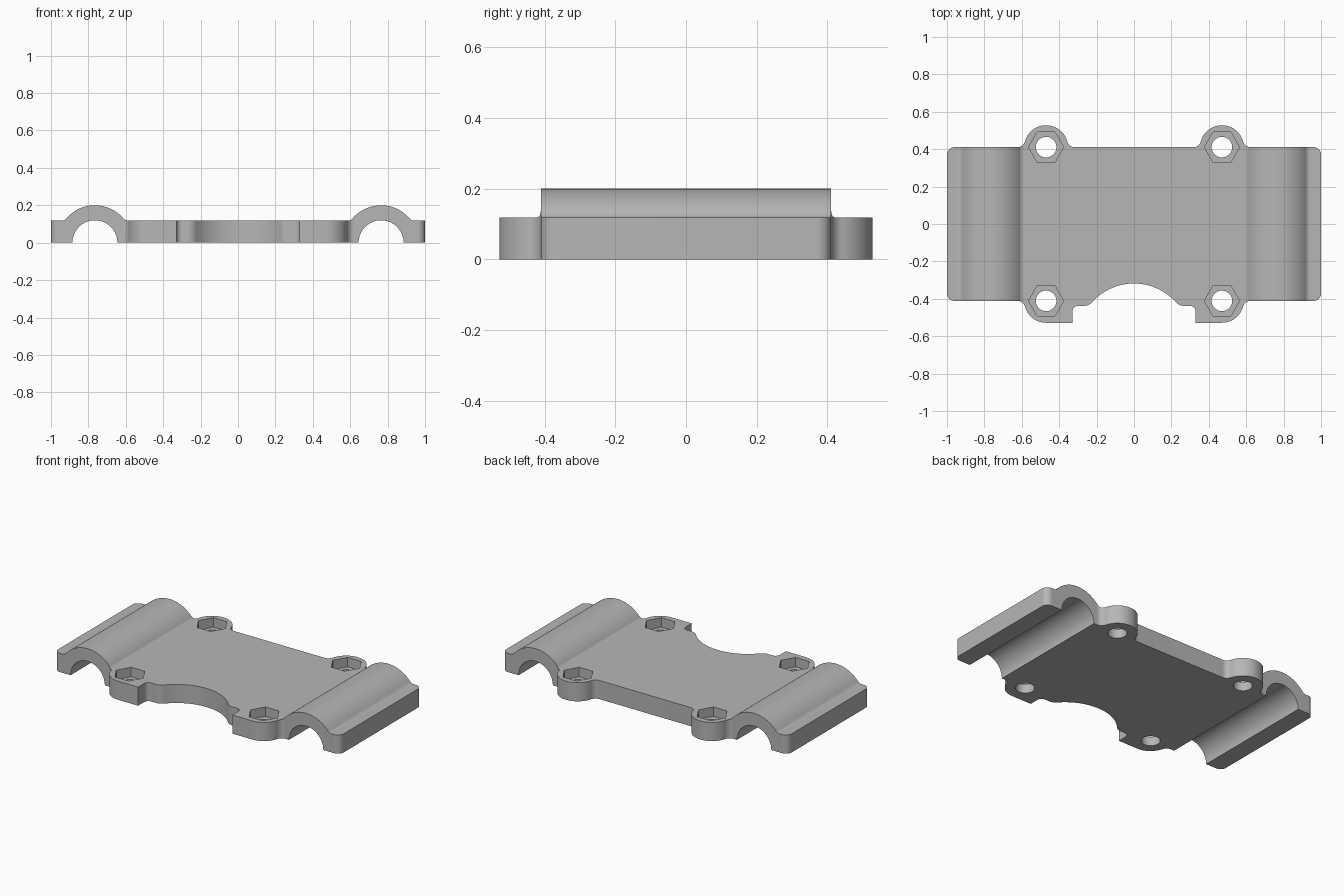
import bpy, bmesh
from math import sin, cos, sqrt, radians, degrees, atan2
from mathutils import Vector

if "Cube" in bpy.data.objects:
    bpy.data.objects.remove(bpy.data.objects["Cube"])

LENGTH, BODY_Y, THICK = 1.0, 0.411, 0.118
BOSS_X, BOSS_R, FILLET = 0.47, 0.117, 0.04
TUBE_X, TUBE_R, BORE_R, BLEND = 0.765, 0.2, 0.12, 0.03

grey = bpy.data.materials.new("light_grey")
grey.use_nodes = True
colour = (0.47, 0.47, 0.47, 1)
grey.diffuse_color = colour
grey.node_tree.nodes["Principled BSDF"].inputs["Base Color"].default_value = colour


def arc(cx, cy, r, start, end, n=12):
    angles = [radians(start + (end - start) * i / n) for i in range(n + 1)]
    return [(cx + r * cos(a), cy + r * sin(a)) for a in angles]


def mirrored(half):
    """Close a half profile that runs from the centre line back to it."""
    return half + [(-x, y) for x, y in reversed(half) if x > 1e-6]


def prism(name, points, place, depth):
    """Extrude a 2D outline, mapped into space by place(), along depth."""
    bm = bmesh.new()
    face = bm.faces.new([bm.verts.new(place(*p)) for p in points])
    grown = bmesh.ops.extrude_face_region(bm, geom=[face])
    moved = [v for v in grown["geom"] if isinstance(v, bmesh.types.BMVert)]
    bmesh.ops.translate(bm, vec=Vector(depth), verts=moved)
    bmesh.ops.recalc_face_normals(bm, faces=bm.faces)
    mesh = bpy.data.meshes.new(name)
    bm.to_mesh(mesh)
    bm.free()
    mesh.materials.append(grey)
    obj = bpy.data.objects.new(name, mesh)
    bpy.context.collection.objects.link(obj)
    return obj


def combine(target, tool, operation):
    mod = target.modifiers.new("cut", "BOOLEAN")
    mod.operation, mod.solver, mod.object = operation, "EXACT", tool
    bpy.context.view_layer.objects.active = target
    bpy.ops.object.modifier_apply(modifier=mod.name)
    bpy.data.objects.remove(tool)


# Cross-section: flat plate with a raised, hollow half-tube on each side
dx = sqrt((TUBE_R + BLEND) ** 2 - (THICK + BLEND) ** 2)
tilt = degrees(atan2(THICK + BLEND, dx))
section = [(0, THICK)]
section += arc(TUBE_X - dx, THICK + BLEND, BLEND, -90, -tilt, 8)
section += arc(TUBE_X, 0, TUBE_R, 180 - tilt, tilt, 32)[1:-1]
section += arc(TUBE_X + dx, THICK + BLEND, BLEND, 180 + tilt, 270, 8)
section += [(LENGTH, THICK), (LENGTH, 0)]
section += arc(TUBE_X, 0, BORE_R, 0, 180, 40) + [(0, 0)]
plate = prism("clamp_plate", mirrored(section),
              lambda x, z: (x, -0.7, z), (0, 1.4, 0))

# Plan outline: rounded corners, four screw bosses and a curved front notch
reach = sqrt((BOSS_R + FILLET) ** 2 - FILLET ** 2)
lean = degrees(atan2(FILLET, reach))
fy, corner = BODY_Y + FILLET, 0.04
inner, outer = BOSS_X - reach, BOSS_X + reach
outline = [(0, BODY_Y)]
outline += arc(inner, fy, FILLET, -90, -lean)
outline += arc(BOSS_X, BODY_Y, BOSS_R, 180 - lean, lean, 40)[1:-1]
outline += arc(outer, fy, FILLET, 180 + lean, 270)
outline += arc(LENGTH - corner, BODY_Y - corner, corner, 90, 0)
outline += arc(LENGTH - corner, corner - BODY_Y, corner, 0, -90)
outline += arc(outer, -fy, FILLET, 90, 180 - lean)
outline += arc(BOSS_X, -BODY_Y, BOSS_R, -lean, -90, 24)[1:]
outline += [(0.33, -BODY_Y - BOSS_R)]
outline += arc(0.30, -0.468, 0.03, 0, 90)
notch_y, notch_r, soft = -0.618, 0.30, 0.06
rise = -0.438 + soft - notch_y
run = sqrt((notch_r + soft) ** 2 - rise ** 2)
slope = degrees(atan2(rise, run))
outline += arc(run, notch_y + rise, soft, -90, slope - 180)
outline += arc(0, notch_y, notch_r, slope, 90, 24)[1:-1]
outline += [(0, notch_y + notch_r)]
combine(plate, prism("outline_cutter", mirrored(outline),
                     lambda x, y: (x, y, -0.1), (0, 0, 0.5)), "INTERSECT")

# Screw holes with hexagonal nut pockets
for sx in (-1, 1):
    for sy in (-1, 1):
        x, y = sx * BOSS_X, sy * BODY_Y
        for r, sides, base in ((0.055, 40, -0.1), (0.094, 6, 0.058)):
            tool = prism("hole_cutter", arc(x, y, r, 0, 360, sides)[:-1],
                         lambda px, py: (px, py, base), (0, 0, 0.4))
            combine(plate, tool, "DIFFERENCE")

bpy.ops.object.select_all(action="DESELECT")
plate.select_set(True)
bpy.context.view_layer.objects.active = plate
bpy.ops.object.shade_smooth_by_angle(angle=radians(30))
